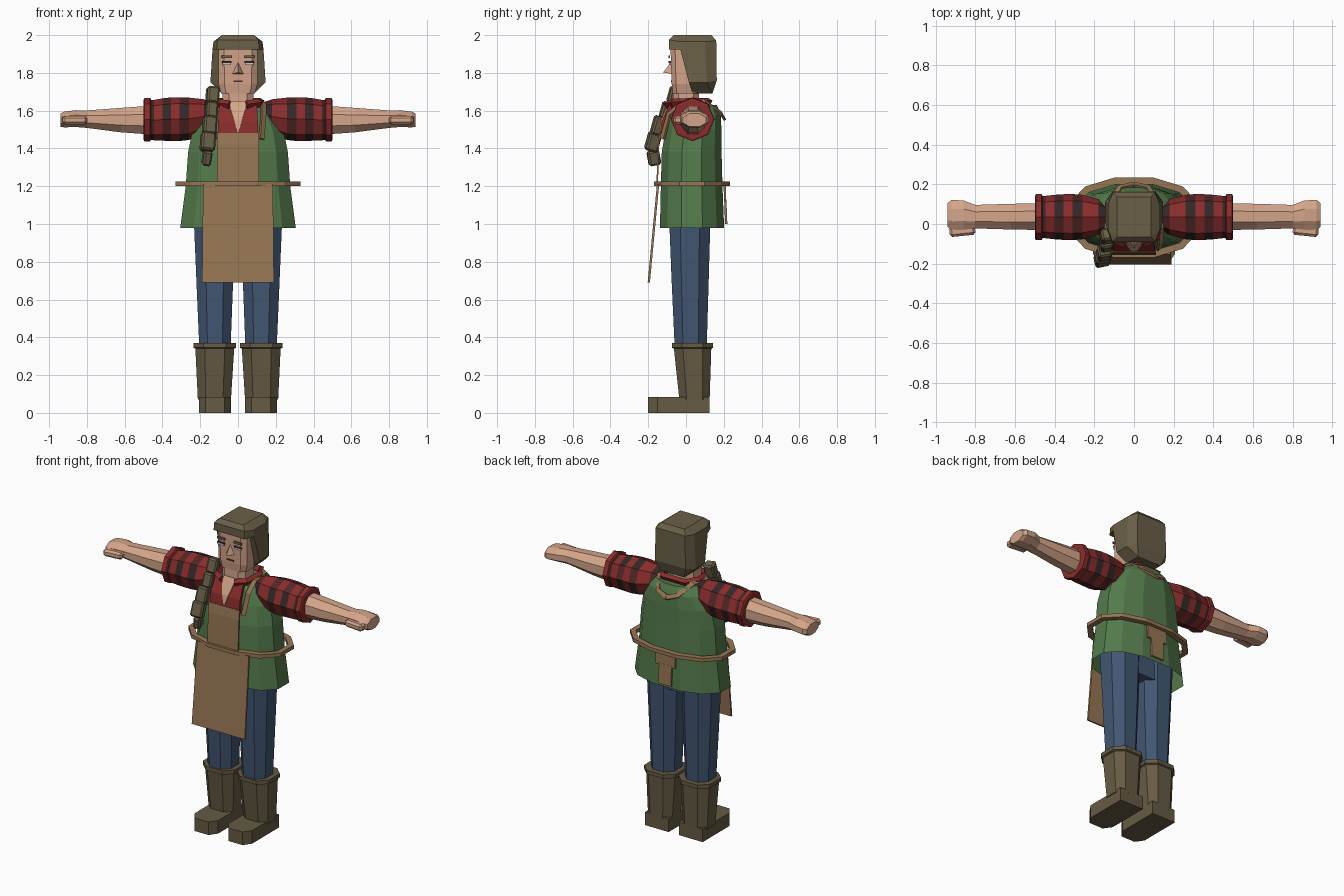
import bpy, bmesh, math
from mathutils import Matrix, Vector

cube = bpy.data.objects.get("Cube")
if cube:
    bpy.data.objects.remove(cube, do_unlink=True)


def material(name, r, g, b):
    def lin(v):
        return ((v / 255 + 0.055) / 1.055) ** 2.4
    m = bpy.data.materials.new(name)
    m.use_nodes = True
    col = (lin(r), lin(g), lin(b), 1)
    m.diffuse_color = col
    m.node_tree.nodes["Principled BSDF"].inputs["Base Color"].default_value = col
    return m


skin = material("skin", 212, 165, 138)
red = material("shirt red", 138, 44, 44)
maroon = material("plaid maroon", 84, 38, 38)
dark = material("plaid dark", 52, 38, 38)
green = material("vest green", 84, 122, 76)
tan = material("apron tan", 150, 118, 84)
blue = material("trouser blue", 66, 86, 114)
olive = material("hair brown", 106, 96, 72)
leather = material("boot brown", 102, 91, 68)
white = material("eye white", 205, 200, 190)


def finish(name, bm, *mats):
    bmesh.ops.recalc_face_normals(bm, faces=bm.faces)
    me = bpy.data.meshes.new(name)
    bm.to_mesh(me)
    bm.free()
    for m in mats:
        me.materials.append(m)
    ob = bpy.data.objects.new(name, me)
    bpy.context.collection.objects.link(ob)
    return ob


def loft(name, rings, mats, axis="z", n=8, phase=0.5, power=1.0, caps=(True, True), rule=None):
    """Rings of (position, centre a, centre b, radius a, radius b) along an axis."""
    bm = bmesh.new()
    loops = []
    for p, ca, cb, ra, rb in rings:
        loop = []
        for i in range(n):
            t = 2 * math.pi * (i + phase) / n
            c, s = math.cos(t), math.sin(t)
            a = ca + ra * math.copysign(abs(c) ** power, c)
            b = cb + rb * math.copysign(abs(s) ** power, s)
            loop.append(bm.verts.new((a, b, p) if axis == "z" else (p, a, b)))
        loops.append(loop)
    for k in range(len(loops) - 1):
        for i in range(n):
            j = (i + 1) % n
            f = bm.faces.new((loops[k][i], loops[k][j], loops[k + 1][j], loops[k + 1][i]))
            if rule:
                f.material_index = rule(k, i)
    if caps[0]:
        bm.faces.new(loops[0])
    if caps[1]:
        bm.faces.new(loops[-1])
    return finish(name, bm, *mats)


def box(name, centre, size, mat, rot=(0, 0, 0), bevel=0):
    bm = bmesh.new()
    bmesh.ops.create_cube(bm, size=1, matrix=Matrix.Diagonal((*size, 1)))
    if bevel:
        bmesh.ops.bevel(bm, geom=bm.edges[:], offset=bevel, segments=1, affect="EDGES")
    ob = finish(name, bm, mat)
    ob.location = centre
    ob.rotation_euler = rot
    return ob


def sheet(name, rows, mat, thick=0.008):
    """Symmetric cloth panel from rows of (z, y, half width)."""
    bm = bmesh.new()
    prev = None
    for z, y, w in rows:
        cur = [bm.verts.new((-w, y, z)), bm.verts.new((w, y, z))]
        if prev:
            bm.faces.new((prev[0], prev[1], cur[1], cur[0]))
        prev = cur
    ob = finish(name, bm, mat)
    mod = ob.modifiers.new("thickness", "SOLIDIFY")
    mod.thickness = thick
    mod.offset = 0
    return ob


def band(name, path, mat, width, thick, closed=False):
    """Flat strap: rectangular section swept along a path."""
    bm = bmesh.new()
    pts = [Vector(p) for p in path]
    loops = []
    for i, p in enumerate(pts):
        a = pts[i - 1] if closed or i else p
        b = pts[(i + 1) % len(pts)] if closed or i < len(pts) - 1 else p
        d = (b - a).normalized()
        out = p - Vector((0, 0.03, 1.45 if not closed else p.z))
        out = (out - d * out.dot(d)).normalized()
        side = d.cross(out)
        loops.append([bm.verts.new(p + out * u * thick / 2 + side * v * width / 2)
                      for u, v in ((-1, -1), (1, -1), (1, 1), (-1, 1))])
    for i in range(len(loops) if closed else len(loops) - 1):
        l, m = loops[i], loops[(i + 1) % len(loops)]
        for k in range(4):
            bm.faces.new((l[k], l[(k + 1) % 4], m[(k + 1) % 4], m[k]))
    if not closed:
        bm.faces.new(loops[0])
        bm.faces.new(loops[-1])
    return finish(name, bm, mat)


# Legs, boots, arms and facial features on both sides
for s, side in ((1, "left"), (-1, "right")):
    loft(side + "_trouser_leg", [(0.33, s * 0.122, 0.025, 0.088, 0.09),
                                 (0.7, s * 0.123, 0.022, 0.104, 0.105),
                                 (1.06, s * 0.125, 0.02, 0.118, 0.118)], [blue], power=0.85)
    loft(side + "_boot_shaft", [(0.07, s * 0.125, 0.045, 0.093, 0.085),
                                (0.34, s * 0.123, 0.035, 0.109, 0.105),
                                (0.345, s * 0.123, 0.035, 0.12, 0.115),
                                (0.37, s * 0.123, 0.035, 0.12, 0.115)], [leather], power=0.75)
    # Foot: chamfered toe outline raised into a block
    bm = bmesh.new()
    outline = [(-0.085, 0.125), (-0.085, -0.15), (-0.05, -0.2), (0.05, -0.2), (0.085, -0.15), (0.085, 0.125)]
    base = bm.faces.new([bm.verts.new((s * 0.122 + x, y, 0)) for x, y in outline])
    top = bmesh.ops.extrude_face_region(bm, geom=[base])["geom"]
    bmesh.ops.translate(bm, verts=[v for v in top if isinstance(v, bmesh.types.BMVert)], vec=(0, 0, 0.085))
    finish(side + "_boot_foot", bm, leather)

    loft(side + "_sleeve", [(s * x, 0.035, z, r, r) for x, z, r in (
        (0.11, 1.585, 0.05), (0.18, 1.57, 0.09), (0.26, 1.557, 0.112), (0.31, 1.555, 0.116),
        (0.355, 1.555, 0.115), (0.4, 1.553, 0.112), (0.445, 1.55, 0.107), (0.48, 1.55, 0.103))],
        [red, maroon, dark], axis="x", phase=0,
        rule=lambda k, i: 0 if k % 2 else (2 if i % 2 else 1))
    loft(side + "_cuff", [(s * x, 0.035, 1.553, r, r) for x, r in (
        (0.46, 0.105), (0.465, 0.115), (0.495, 0.115), (0.5, 0.105), (0.5, 0.07))], [red], axis="x", phase=0)
    loft(side + "_forearm", [(s * x, y, z, ry, rz) for x, y, z, ry, rz in (
        (0.45, 0.037, 1.55, 0.073, 0.083), (0.62, 0.037, 1.55, 0.07, 0.07), (0.8, 0.037, 1.555, 0.064, 0.05),
        (0.86, 0.045, 1.558, 0.08, 0.048), (0.92, 0.045, 1.553, 0.082, 0.045),
        (0.94, 0.045, 1.55, 0.065, 0.038))], [skin], axis="x")
    box(side + "_thumb", (s * 0.865, -0.035, 1.55), (0.13, 0.05, 0.045), skin, (0, 0, s * -0.1), 0.012)

    box(side + "_eye", (s * 0.06, -0.085, 1.852), (0.046, 0.009, 0.022), white)
    box(side + "_eyelid", (s * 0.06, -0.087, 1.858), (0.05, 0.009, 0.01), dark)
    box(side + "_eyebrow", (s * 0.06, -0.088, 1.885), (0.055, 0.009, 0.014), olive)
    # Apron strap over the shoulder, meeting behind the neck
    band(side + "_apron_strap", [(s * 0.125, -0.125, 1.45), (s * 0.135, -0.09, 1.58), (s * 0.135, -0.02, 1.64),
                                 (s * 0.12, 0.1, 1.645), (s * 0.07, 0.185, 1.585), (0, 0.2, 1.56)],
         tan, 0.028, 0.014)

box("trouser_seat", (0, 0.02, 1.0), (0.24, 0.19, 0.16), blue)

# Vest, open at the hem
loft("vest", [(z, 0, y, rx, ry) for z, y, rx, ry in (
    (0.98, 0.032, 0.315, 0.175), (1.2, 0.03, 0.285, 0.168), (1.38, 0.03, 0.272, 0.163),
    (1.5, 0.04, 0.247, 0.152), (1.58, 0.05, 0.2, 0.138), (1.63, 0.052, 0.14, 0.115))],
    [green], n=12, power=0.85, caps=(False, True))

# Shirt front, open neck and collar
sheet("shirt_front", [(1.46, -0.13, 0.105), (1.54, -0.12, 0.105), (1.64, -0.075, 0.1)], red, 0.02)
sheet("neck_opening", [(1.49, -0.139, 0.004), (1.55, -0.129, 0.022), (1.65, -0.084, 0.05)], skin)
loft("neck", [(1.56, 0, 0.0, 0.085, 0.075), (1.72, 0, 0.0, 0.085, 0.072)], [skin], power=0.6)
band("collar", [(-0.045, -0.1, 1.63), (-0.11, -0.07, 1.64), (-0.12, 0.05, 1.645), (-0.08, 0.12, 1.645),
                (0.08, 0.12, 1.645), (0.12, 0.05, 1.645), (0.11, -0.07, 1.64), (0.045, -0.1, 1.63)],
     red, 0.03, 0.035)

# Apron, belt and the knot behind
sheet("apron_bib", [(1.2, -0.152, 0.11), (1.31, -0.15, 0.11), (1.42, -0.146, 0.11), (1.48, -0.138, 0.11)], tan)
sheet("apron_skirt", [(0.69, -0.197, 0.19), (1.21, -0.148, 0.185)], tan, 0.012)
belt = []
for i in range(12):
    t = math.pi * (i + 0.5) / 6
    c, d = math.cos(t), math.sin(t)
    belt.append((0.325 * math.copysign(abs(c) ** 0.9, c), 0.032 + 0.19 * math.copysign(abs(d) ** 0.85, d), 1.213))
band("belt", belt, tan, 0.024, 0.035, closed=True)
sheet("apron_knot", [(1.12, 0.207, 0.07), (1.21, 0.205, 0.07)], tan, 0.012)
sheet("apron_tail", [(1.0, 0.213, 0.045), (1.13, 0.208, 0.045)], tan, 0.012)

# Head and nose
loft("face", [(1.69, 0, 0.0, 0.092, 0.072), (1.74, 0, 0.0, 0.106, 0.078), (1.94, 0, 0.0, 0.108, 0.085)],
     [skin], power=0.4)
bm = bmesh.new()
tip = [bm.verts.new(p) for p in ((0, -0.075, 1.862), (-0.03, -0.075, 1.795), (0.03, -0.075, 1.795), (0, -0.122, 1.802))]
for a, b, c in ((0, 1, 3), (0, 3, 2), (1, 2, 3), (0, 2, 1)):
    bm.faces.new((tip[a], tip[b], tip[c]))
finish("nose", bm, skin)
box("mouth", (0, -0.077, 1.755), (0.05, 0.006, 0.008), maroon)

# Hair: side profile swept across the head, narrower at the fringe, crown and nape
bm = bmesh.new()
profile = [(-0.09, 1.925, 0.112), (-0.09, 1.975, 0.108), (-0.065, 2.0, 0.085), (0.135, 2.0, 0.085),
           (0.16, 1.97, 0.105), (0.163, 1.76, 0.11), (0.14, 1.69, 0.085), (0.035, 1.69, 0.085)]
rim = [(-0.03, 1.925, 0.135), (-0.03, 1.965, 0.13), (0.1, 1.965, 0.13), (0.11, 1.75, 0.146), (0.015, 1.75, 0.146)]
sides = []
for s in (-1, 1):
    outer = [bm.verts.new((s * w, y, z)) for y, z, w in profile]
    inner = [bm.verts.new((s * w, y, z)) for y, z, w in rim]
    sides.append((outer, inner))
    for f in ((0, 1, 8 + 1, 8), (1, 2, 9), (2, 3, 10, 9), (3, 4, 10), (4, 5, 11, 10),
              (5, 6, 11), (6, 7, 12, 11), (8, 9, 10, 11, 12)):
        bm.faces.new([(outer + inner)[k] for k in f])
for k in range(7):
    bm.faces.new((sides[0][0][k], sides[0][0][k + 1], sides[1][0][k + 1], sides[1][0][k]))
for a, b in (((0, 7), (1, 4)), ((1, 4), (1, 0)), ((1, 0), (0, 0))):
    bm.faces.new((sides[0][a[0]][a[1]], sides[0][b[0]][b[1]], sides[1][b[0]][b[1]], sides[1][a[0]][a[1]]))
finish("hair", bm, olive)

# Braid falling over the right shoulder
for i, (x, y, z, w, h) in enumerate(((-0.135, -0.06, 1.68, 0.065, 0.09), (-0.14, -0.1, 1.6, 0.06, 0.09),
                                     (-0.15, -0.145, 1.52, 0.07, 0.1), (-0.16, -0.175, 1.435, 0.075, 0.1),
                                     (-0.165, -0.17, 1.35, 0.045, 0.08))):
    box("braid_%d" % (i + 1), (x, y, z), (w, 0.065, h), olive, (-0.25 if i < 4 else 0.2, 0.12, 0.2), 0.01)
